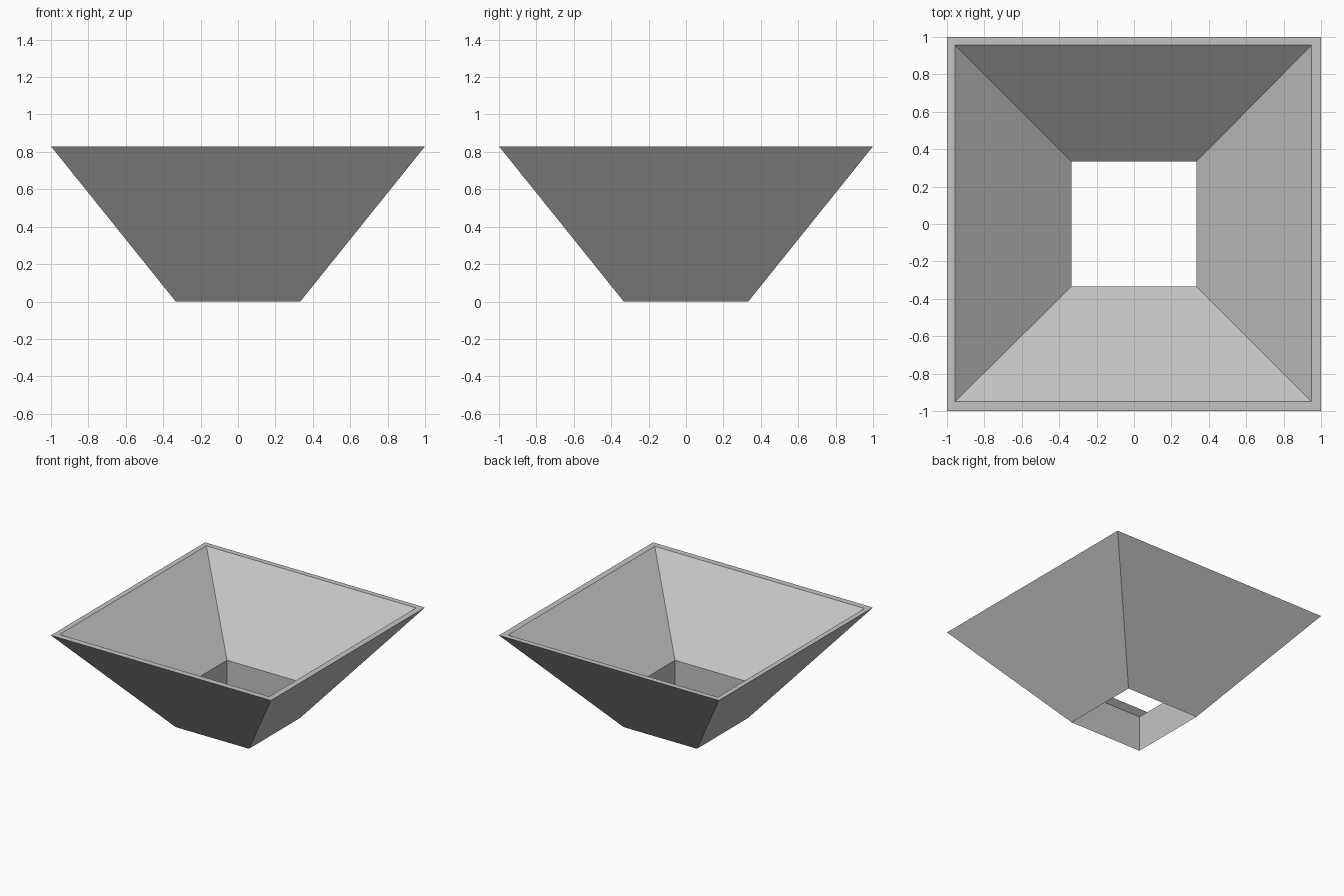
import bpy
import bmesh

# Remove the default cube
cube = bpy.data.objects.get("Cube")
if cube:
    bpy.data.objects.remove(cube, do_unlink=True)

# Plain grey material
grey = bpy.data.materials.new("light_grey")
grey.use_nodes = True
colour = (0.55, 0.55, 0.55, 1)
grey.diffuse_color = colour
grey.node_tree.nodes["Principled BSDF"].inputs["Base Color"].default_value = colour

HEIGHT = 0.83   # rim level
NECK = 0.295    # top of the straight outlet walls
HOLE = 0.333    # half width of the outlet

bm = bmesh.new()


def square_ring(half, z, dx=0, dy=0):
    """Four corners of a level square, counter-clockwise from above."""
    corners = ((-1, -1), (1, -1), (1, 1), (-1, 1))
    return [bm.verts.new((sx * half + dx, sy * half + dy, z)) for sx, sy in corners]


# Closed profile of square rings: outlet edge, outer rim, inner rim, neck
rings = [
    square_ring(HOLE, 0),
    square_ring(1, HEIGHT),
    square_ring(0.953, HEIGHT, -0.004, 0.003),
    square_ring(HOLE, NECK),
]
for k, lower in enumerate(rings):
    upper = rings[(k + 1) % len(rings)]
    for i in range(4):
        j = (i + 1) % 4
        bm.faces.new((lower[i], lower[j], upper[j], upper[i]))
bmesh.ops.recalc_face_normals(bm, faces=bm.faces)

# Square hopper shell with an open outlet
mesh = bpy.data.meshes.new("square_hopper")
bm.to_mesh(mesh)
bm.free()
mesh.materials.append(grey)
hopper = bpy.data.objects.new("square_hopper", mesh)
bpy.context.collection.objects.link(hopper)
